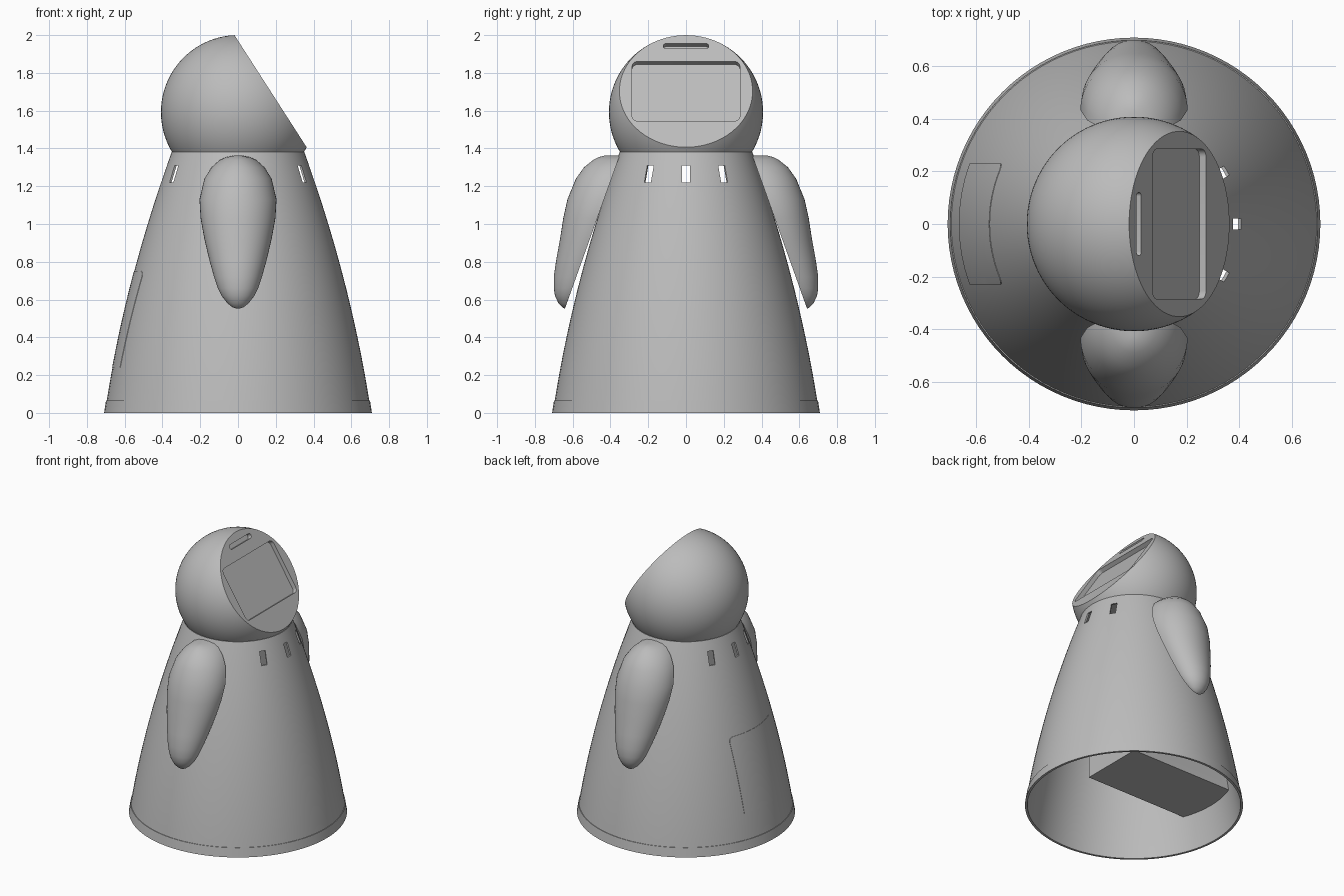
import bpy, bmesh, math
from mathutils import Matrix, Vector

if "Cube" in bpy.data.objects:
    bpy.data.objects.remove(bpy.data.objects["Cube"])

grey = bpy.data.materials.new("plain grey")
grey.use_nodes = True
grey.diffuse_color = (0.5, 0.5, 0.5, 1)
grey.node_tree.nodes["Principled BSDF"].inputs["Base Color"].default_value = grey.diffuse_color


def finish(name, bm):
    bmesh.ops.recalc_face_normals(bm, faces=bm.faces)
    mesh = bpy.data.meshes.new(name)
    bm.to_mesh(mesh)
    bm.free()
    mesh.materials.append(grey)
    obj = bpy.data.objects.new(name, mesh)
    bpy.context.collection.objects.link(obj)
    return obj


def activate(obj):
    bpy.ops.object.select_all(action='DESELECT')
    obj.select_set(True)
    bpy.context.view_layer.objects.active = obj


def smooth(obj):
    activate(obj)
    bpy.ops.object.shade_smooth_by_angle(angle=math.radians(35))


def loft(name, rings, closed=False):
    """Skin a list of point rings; cap the ends, or join last to first."""
    bm = bmesh.new()
    loops = [[bm.verts.new(p) for p in ring] for ring in rings]
    pairs = list(zip(loops, loops[1:]))
    if closed:
        pairs.append((loops[-1], loops[0]))
    else:
        bm.faces.new(loops[0])
        bm.faces.new(loops[-1])
    for a, b in pairs:
        for i in range(len(a)):
            j = (i + 1) % len(a)
            bm.faces.new((a[i], a[j], b[j], b[i]))
    return finish(name, bm)


def box(name, size, matrix, bevel=0.0, rounded=lambda e: True):
    """Box with optional rounding of the chosen edges."""
    bm = bmesh.new()
    bmesh.ops.create_cube(bm, size=1, matrix=Matrix.Diagonal((*size, 1)))
    if bevel:
        bmesh.ops.bevel(bm, geom=[e for e in bm.edges if rounded(e)], offset=bevel,
                        segments=6, profile=0.5, affect='EDGES')
    bm.transform(matrix)
    return finish(name, bm)


def boolean(obj, cutter, operation='DIFFERENCE'):
    mod = obj.modifiers.new("cut", 'BOOLEAN')
    mod.operation = operation
    mod.solver = 'EXACT'
    mod.object = cutter
    activate(obj)
    bpy.ops.object.modifier_apply(modifier=mod.name)
    bpy.data.objects.remove(cutter)


# Bell shaped body
TOP, BAND = 1.38, 0.065


def radius(z):
    return 0.705 - 0.15 * z - 0.077 * z * z


def circle(r, z, n=96):
    return [(r * math.cos(k * math.tau / n), r * math.sin(k * math.tau / n), z) for k in range(n)]


heights = [BAND + (TOP - BAND) * k / 24 for k in range(25)]
rim = [circle(radius(0) + 0.004, 0), circle(radius(BAND) + 0.004, BAND)]
outer = [circle(radius(z), z) for z in heights]
inner = [circle(radius(z) - 0.012, z) for z in [0] + heights]
body = loft("body", rim + outer + inner[::-1], closed=True)

# Vent slots, three on the face side and three on the hatch side
for side in (0, 180):
    for turn in (-30, 0, 30):
        m = Matrix.Rotation(math.radians(side + turn), 4, 'Z') @ Matrix.Translation((0.37, 0, 1.265))
        boolean(body, box("slot_cutter", (0.2, 0.04, 0.09), m))
smooth(body)

# Compartment with a hatch flush with the body
hatch = box("hatch_compartment", (0.94, 0.46, 0.51), Matrix.Translation((-0.28, 0, 0.495)), 0.03,
            lambda e: all(v.co.z > 0 for v in e.verts)
            and abs(e.verts[0].co.x - e.verts[1].co.x) > 0.1)
envelope = loft("hatch_envelope", [circle(radius(z) + 0.002, z) for z in heights])
boolean(hatch, envelope, 'INTERSECT')
smooth(hatch)

# Round head, cut flat at the neck and across the slanted face
center = Vector((0, 0, 1.592))
normal = Vector((0.84, 0, 0.541)).normalized()
face_center = center + normal * 0.205
bm = bmesh.new()
bmesh.ops.create_uvsphere(bm, u_segments=96, v_segments=48, radius=0.408,
                          matrix=Matrix.Translation(center))
for point, direction in ((face_center, normal), (Vector((0, 0, TOP)), Vector((0, 0, -1)))):
    cut = bmesh.ops.bisect_plane(bm, geom=bm.verts[:] + bm.edges[:] + bm.faces[:],
                                 plane_co=point, plane_no=direction, clear_outer=True)
    edges = [g for g in cut['geom_cut'] if isinstance(g, bmesh.types.BMEdge)]
    bmesh.ops.contextual_create(bm, geom=edges)
head = finish("head", bm)

# Screen recess and the slim slot above it
side_axis = Vector((0, 1, 0))
frame = Matrix((side_axis, normal.cross(side_axis), normal)).transposed().to_4x4()
for width, height, depth, offset, bevel in ((0.57, 0.375, 0.03, 0, 0.03),
                                            (0.24, 0.032, 0.03, 0.284, 0.015)):
    m = Matrix.Translation(face_center) @ frame @ Matrix.Translation((0, offset, 0))
    boolean(head, box("face_cutter", (width, height, depth * 2), m, bevel,
                      lambda e: abs(e.verts[0].co.z - e.verts[1].co.z) > 0.01))
smooth(head)

# Flipper arms: rounded outside, flat inside; rows give height, outer reach, half width
ARM = ((1.362, 0.43, 0.025), (1.355, 0.46, 0.06), (1.34, 0.49, 0.095), (1.3, 0.54, 0.14),
       (1.24, 0.583, 0.178), (1.13, 0.628, 0.204), (1.03, 0.65, 0.198), (0.92, 0.667, 0.178),
       (0.81, 0.687, 0.152), (0.72, 0.7, 0.127), (0.66, 0.7, 0.107), (0.62, 0.694, 0.087),
       (0.58, 0.675, 0.056), (0.56, 0.655, 0.03), (0.552, 0.643, 0.008))
STEPS = 24
for side, name in ((-1, "front_arm"), (1, "back_arm")):
    rings = []
    for z, reach, half in ARM:
        flat = 0.434 + (1.13 - z) * 0.358
        rings.append([(half * math.cos(math.pi * k / STEPS),
                       side * (flat + (reach - flat) * math.sin(math.pi * k / STEPS)), z)
                      for k in range(STEPS + 1)])
    smooth(loft(name, rings))
